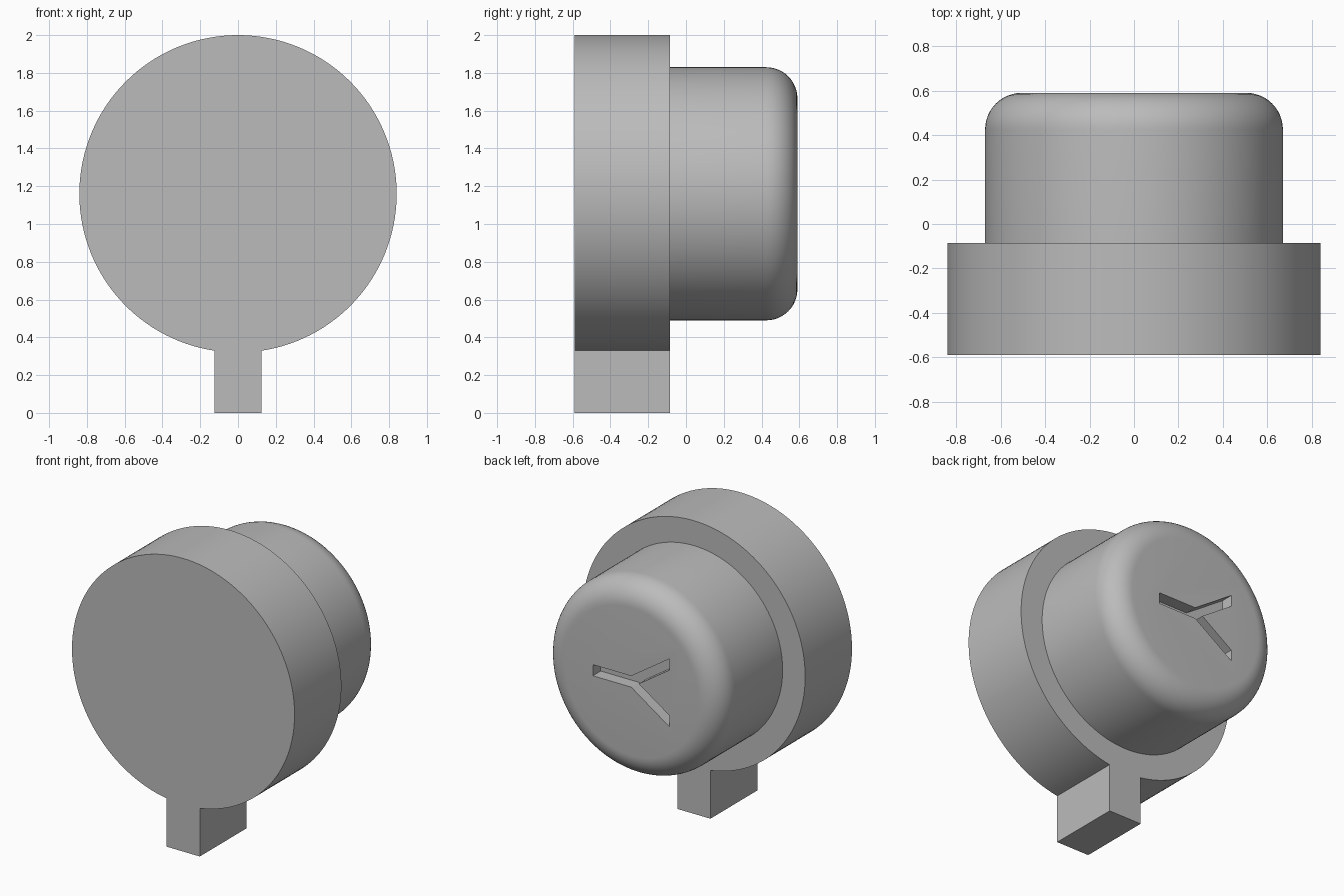
import bpy, bmesh
from math import sin, cos, pi, asin, radians

cube = bpy.data.objects.get("Cube")
if cube:
    bpy.data.objects.remove(cube, do_unlink=True)

CENTRE_Z = 1.16
FRONT, STEP, BACK = -0.59, -0.085, 0.59

grey = bpy.data.materials.new("plain grey")
grey.use_nodes = True
colour = (0.5, 0.5, 0.5, 1)
grey.diffuse_color = colour
grey.node_tree.nodes["Principled BSDF"].inputs["Base Color"].default_value = colour


def finish(name, bm):
    """Turn a bmesh into a linked grey object."""
    bmesh.ops.recalc_face_normals(bm, faces=bm.faces)
    mesh = bpy.data.meshes.new(name)
    bm.to_mesh(mesh)
    bm.free()
    mesh.materials.append(grey)
    obj = bpy.data.objects.new(name, mesh)
    bpy.context.collection.objects.link(obj)
    return obj


def extrude_outline(name, outline, y0, y1):
    """Extrude an (x, z) outline along y."""
    bm = bmesh.new()
    face = bm.faces.new([bm.verts.new((x, y0, z)) for x, z in outline])
    new = bmesh.ops.extrude_face_region(bm, geom=[face])["geom"]
    verts = [v for v in new if isinstance(v, bmesh.types.BMVert)]
    bmesh.ops.translate(bm, verts=verts, vec=(0, y1 - y0, 0))
    return finish(name, bm)


def lathe(name, profile, sides=128):
    """Revolve a (radius, y) profile about the y axis and cap both ends."""
    bm = bmesh.new()
    rings = []
    for r, y in profile:
        angles = [2 * pi * i / sides for i in range(sides)]
        rings.append([bm.verts.new((r * cos(a), y, CENTRE_Z + r * sin(a))) for a in angles])
    for low, high in zip(rings, rings[1:]):
        for i in range(sides):
            j = (i + 1) % sides
            bm.faces.new((low[i], low[j], high[j], high[i]))
    bm.faces.new(rings[0])
    bm.faces.new(rings[-1])
    return finish(name, bm)


def smooth(obj):
    bpy.ops.object.select_all(action="DESELECT")
    obj.select_set(True)
    bpy.context.view_layer.objects.active = obj
    bpy.ops.object.shade_smooth_by_angle(angle=radians(30))


# Round front disc with its square foot tab, as one outline
radius, half_tab, steps = 0.84, 0.125, 128
gap = asin(half_tab / radius)
outline = [(-half_tab, 0), (half_tab, 0)]
for i in range(steps + 1):
    a = -pi / 2 + gap + (2 * pi - 2 * gap) * i / steps
    outline.append((radius * cos(a), CENTRE_Z + radius * sin(a)))
disc = extrude_outline("front_disc_with_tab", outline, FRONT, STEP)

# Narrower rear cap with a rounded rim
cap_radius, fillet = 0.67, 0.165
profile = [(cap_radius, STEP - 0.01)]
for i in range(13):
    a = pi / 2 * i / 12
    profile.append((cap_radius - fillet + fillet * cos(a), BACK - fillet + fillet * sin(a)))
cap = lathe("rear_cap", profile)

# Three-armed slot sunk into the rear face
reach, rise, half = 0.29, 0.195, 0.038
upper = [(reach, half), (0, half), (-reach, rise + half), (-reach, rise - half)]
notch = (-reach * half / rise, 0)
slot = upper + [notch] + [(x, -z) for x, z in reversed(upper)]
cutter = extrude_outline("slot_cutter", [(x, CENTRE_Z + z) for x, z in slot], BACK - 0.085, BACK + 0.1)
cutter.hide_render = True
cutter.hide_viewport = True
cut = cap.modifiers.new("slot", "BOOLEAN")
cut.operation = "DIFFERENCE"
cut.solver = "EXACT"
cut.object = cutter

# Apply the cut, then shade the curved walls smoothly
mesh = bpy.data.meshes.new_from_object(cap.evaluated_get(bpy.context.evaluated_depsgraph_get()))
cap.modifiers.clear()
cap.data = mesh
bpy.data.objects.remove(cutter, do_unlink=True)
for obj in (disc, cap):
    smooth(obj)
